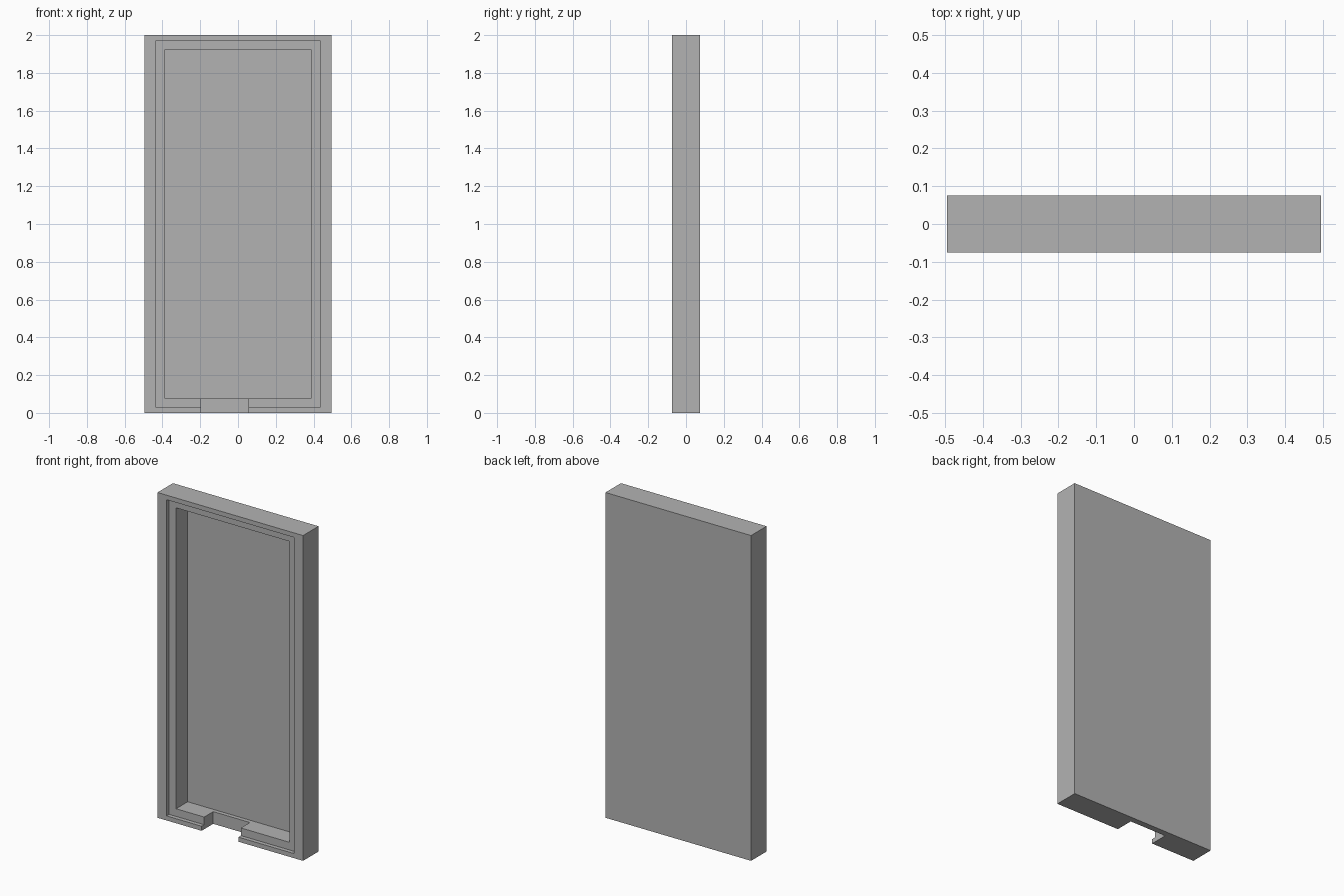
import bpy
import bmesh

if "Cube" in bpy.data.objects:
    bpy.data.objects.remove(bpy.data.objects["Cube"], do_unlink=True)

# Overall size and recess dimensions
HALF_W, HALF_D, HEIGHT = 0.495, 0.075, 2.0
FRONT = -HALF_D
OVERSHOOT = 0.1


def make_box(name, x0, x1, y0, y1, z0, z1):
    mesh = bpy.data.meshes.new(name)
    bm = bmesh.new()
    bmesh.ops.create_cube(bm, size=1)
    for v in bm.verts:
        v.co.x = x1 if v.co.x > 0 else x0
        v.co.y = y1 if v.co.y > 0 else y0
        v.co.z = z1 if v.co.z > 0 else z0
    bm.to_mesh(mesh)
    bm.free()
    obj = bpy.data.objects.new(name, mesh)
    bpy.context.scene.collection.objects.link(obj)
    return obj


def carve(target, name, x0, x1, z0, z1, depth):
    """Cut a rectangular pocket into the front face."""
    cutter = make_box(name, x0, x1, FRONT - OVERSHOOT, FRONT + depth, z0, z1)
    cutter.hide_render = True
    mod = target.modifiers.new(name, "BOOLEAN")
    mod.operation = "DIFFERENCE"
    mod.solver = "EXACT"
    mod.object = cutter
    bpy.context.view_layer.objects.active = target
    bpy.ops.object.modifier_apply(modifier=mod.name)
    bpy.data.objects.remove(cutter, do_unlink=True)


# Single grey material
grey = bpy.data.materials.new("plain grey")
grey.use_nodes = True
colour = (0.45, 0.45, 0.45, 1)
grey.diffuse_color = colour
grey.node_tree.nodes["Principled BSDF"].inputs["Base Color"].default_value = colour

# Solid tray body
tray = make_box("tray_case", -HALF_W, HALF_W, -HALF_D, HALF_D, 0, HEIGHT)
tray.data.materials.append(grey)

# Shallow rebate for a lid, then the deep main cavity
for name, side, end, depth in (("lid_rebate", 0.062, 0.028, 0.025),
                               ("main_cavity", 0.109, 0.075, 0.1375)):
    half = HALF_W - side
    carve(tray, name, -half, half, end, HEIGHT - end, depth)

# Off-centre opening through the bottom wall, running up into the cavity
carve(tray, "bottom_notch", -0.195, 0.055, -OVERSHOOT, 0.15, 0.1125)

for poly in tray.data.polygons:
    poly.use_smooth = False
    poly.material_index = 0
